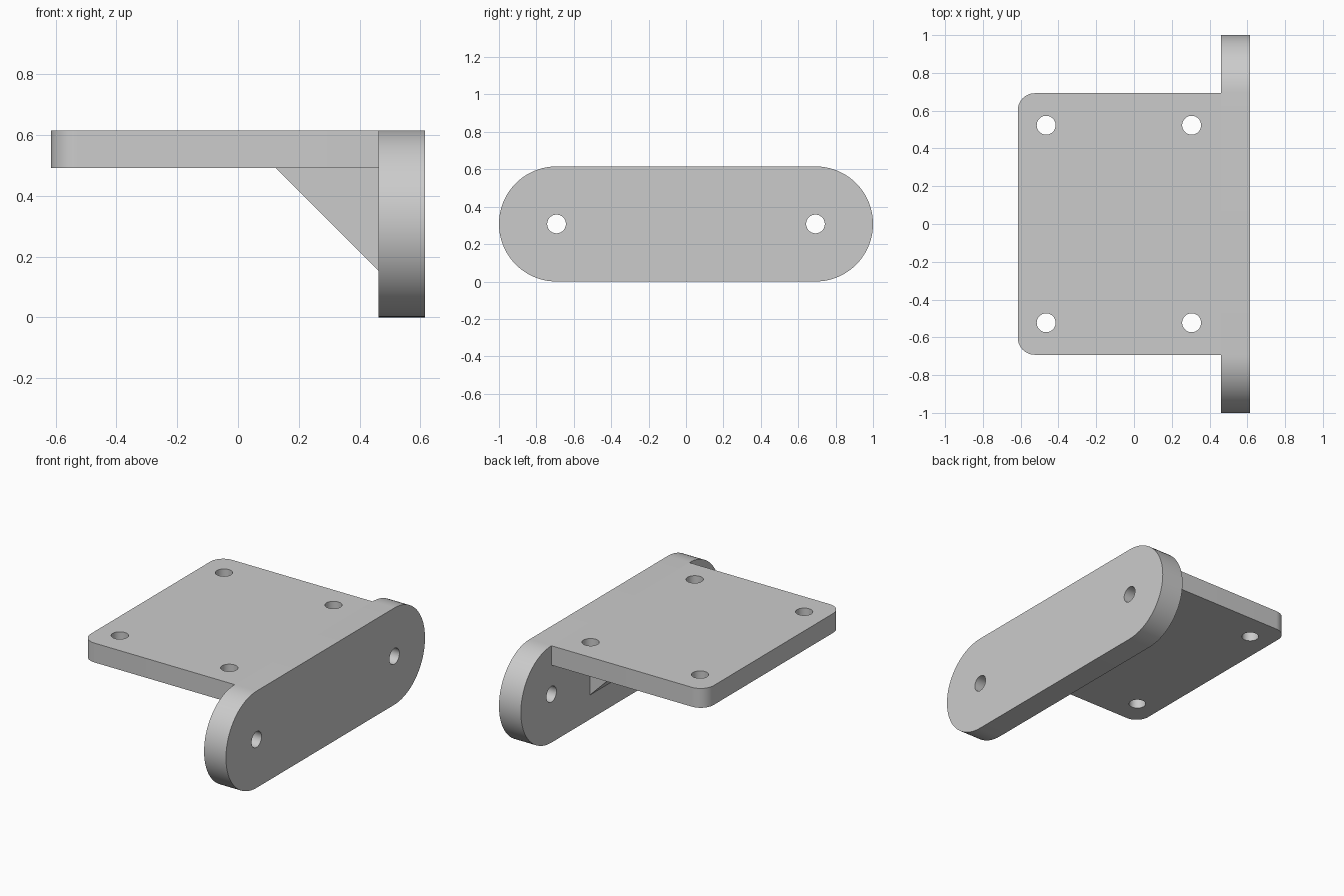
import bpy
import math

cube = bpy.data.objects.get("Cube")
if cube:
    bpy.data.objects.remove(cube, do_unlink=True)

# Overall proportions
UNIT = 1 / 13
HALF_X = 8 * UNIT
PLATE_Y = 9 * UNIT
RADIUS = 4 * UNIT
TOP = 2 * RADIUS
THICK = 1.6 * UNIT
FLANGE_X = HALF_X - 2 * UNIT
HOLE = 0.05

grey = bpy.data.materials.new("neutral grey")
grey.use_nodes = True
colour = (0.6, 0.6, 0.6, 1)
grey.diffuse_color = colour
grey.node_tree.nodes["Principled BSDF"].inputs["Base Color"].default_value = colour


def arc(cx, cy, r, start, end, steps):
    angles = [math.radians(start + (end - start) * i / steps) for i in range(steps + 1)]
    return [(cx + r * math.cos(a), cy + r * math.sin(a)) for a in angles]


def slab(name, outline, holes, depth, location, rotation=(0, 0, 0)):
    """Extrude a closed outline, with round holes, centred on its own plane."""
    curve = bpy.data.curves.new(name, "CURVE")
    curve.dimensions = "2D"
    curve.fill_mode = "BOTH"
    curve.extrude = depth / 2
    loops = [outline] + [arc(x, y, HOLE, 0, 360, 40)[:-1] for x, y in holes]
    for points in loops:
        spline = curve.splines.new("POLY")
        spline.points.add(len(points) - 1)
        for point, (x, y) in zip(spline.points, points):
            point.co = (x, y, 0, 1)
        spline.use_cyclic_u = True
    obj = bpy.data.objects.new(name, curve)
    bpy.context.collection.objects.link(obj)
    obj.location = location
    obj.rotation_euler = rotation
    bpy.ops.object.select_all(action="DESELECT")
    obj.select_set(True)
    bpy.context.view_layer.objects.active = obj
    bpy.ops.object.convert(target="MESH")
    obj = bpy.context.object
    obj.name = name
    # Weld caps to walls so shading and edges are clean
    bpy.ops.object.mode_set(mode="EDIT")
    bpy.ops.mesh.select_all(action="SELECT")
    bpy.ops.mesh.remove_doubles(threshold=0.0001)
    bpy.ops.mesh.normals_make_consistent(inside=False)
    bpy.ops.object.mode_set(mode="OBJECT")
    obj.data.materials.clear()
    obj.data.materials.append(grey)
    bpy.ops.object.shade_smooth_by_angle(angle=math.radians(30))
    return obj


# Horizontal plate: two rounded outer corners, four screw holes
corner = 0.09
cx, cy = -HALF_X + corner, PLATE_Y - corner
plate = [(FLANGE_X, -PLATE_Y), (FLANGE_X, PLATE_Y)]
plate += arc(cx, cy, corner, 90, 180, 12) + arc(cx, -cy, corner, 180, 270, 12)
plate_holes = [(x, y) for x in (-0.465, 0.305) for y in (-0.523, 0.523)]
slab("mounting_plate", plate, plate_holes, THICK, (0, 0, TOP - THICK / 2))

# Upright flange: stadium outline with two bolt holes
stadium = arc(PLATE_Y, 0, RADIUS, -90, 90, 40) + arc(-PLATE_Y, 0, RADIUS, 90, 270, 40)
flange_holes = [(-PLATE_Y, 0), (PLATE_Y, 0)]
slab("end_flange", stadium, flange_holes, 2 * UNIT, (HALF_X - UNIT, 0, RADIUS),
     (math.pi / 2, 0, math.pi / 2))

# Triangular brace in the corner under the plate
under = TOP - THICK
leg = 0.338
triangle = [(FLANGE_X, under), (FLANGE_X - leg, under), (FLANGE_X, under - leg)]
slab("corner_brace", triangle, [], 8 * UNIT, (0, 0, 0), (math.pi / 2, 0, 0))
